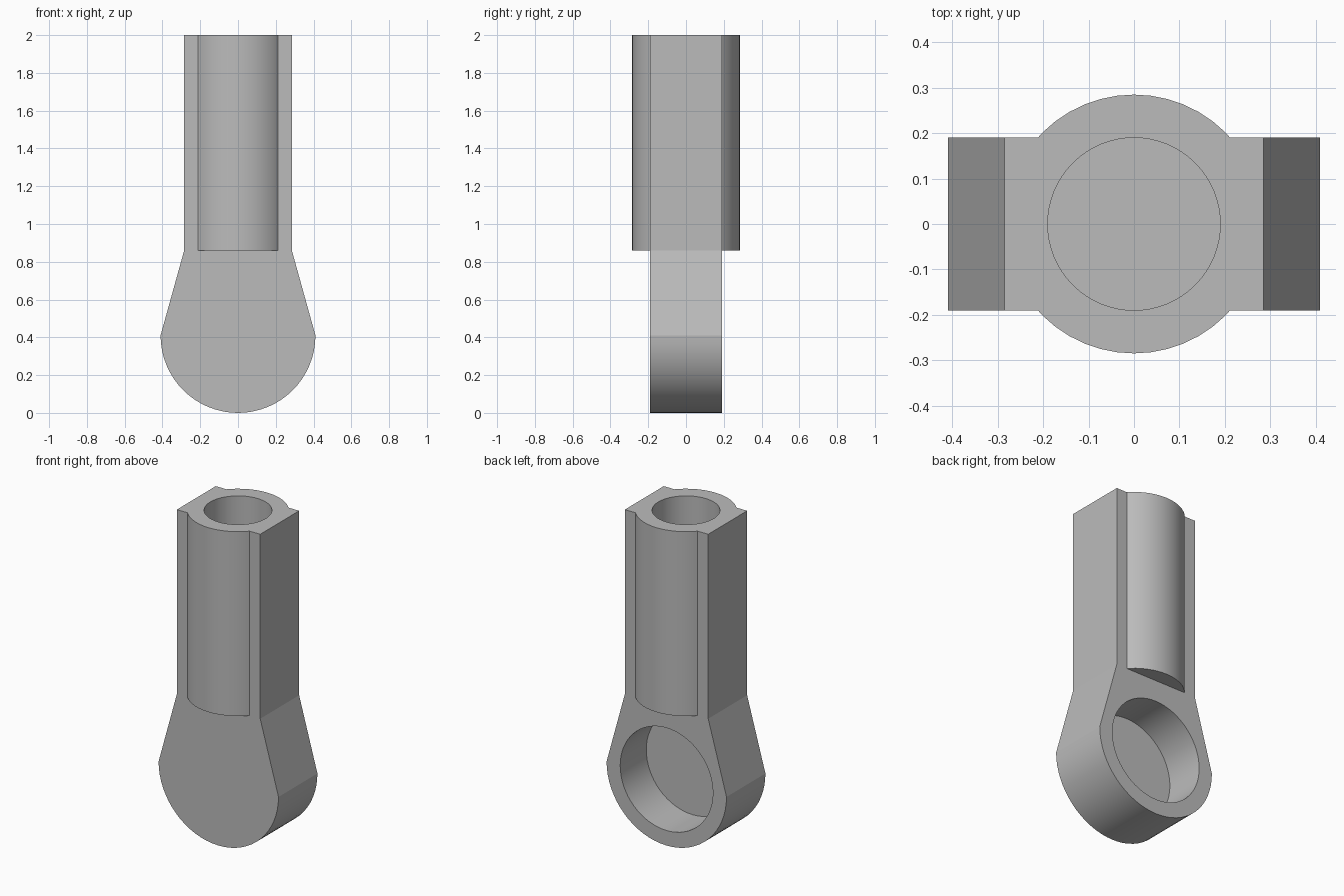
import bpy
import bmesh
from math import cos, sin, pi, radians
from mathutils import Matrix, Vector

cube = bpy.data.objects.get("Cube")
if cube:
    bpy.data.objects.remove(cube, do_unlink=True)

HALF_DEPTH = 0.19      # half thickness of the flat body
HALF_WIDTH = 0.285     # half width of the shank, also the barrel radius
EYE_R = 0.41           # round end radius and centre height
NECK_Z = 0.86          # where the shank meets the flared end
TOP_Z = 2.0

grey = bpy.data.materials.new("plain grey")
grey.use_nodes = True
COLOUR = (0.5, 0.5, 0.5, 1)
grey.diffuse_color = COLOUR
grey.node_tree.nodes["Principled BSDF"].inputs["Base Color"].default_value = COLOUR


def make_object(name, bm):
    bmesh.ops.recalc_face_normals(bm, faces=bm.faces)
    mesh = bpy.data.meshes.new(name)
    bm.to_mesh(mesh)
    bm.free()
    mesh.materials.append(grey)
    obj = bpy.data.objects.new(name, mesh)
    bpy.context.collection.objects.link(obj)
    return obj


def cylinder(name, radius, start, end, sides):
    """Capped cylinder between two points."""
    start, end = Vector(start), Vector(end)
    axis = end - start
    turn = Vector((0, 0, 1)).rotation_difference(axis).to_matrix().to_4x4()
    bm = bmesh.new()
    bmesh.ops.create_cone(bm, cap_ends=True, segments=sides, radius1=radius,
                          radius2=radius, depth=axis.length,
                          matrix=Matrix.Translation((start + end) / 2) @ turn)
    return make_object(name, bm)


def combine(target, other, operation):
    mod = target.modifiers.new(operation.title(), 'BOOLEAN')
    mod.operation = operation
    mod.solver = 'EXACT'
    mod.object = other
    bpy.context.view_layer.objects.active = target
    bpy.ops.object.modifier_apply(modifier=mod.name)
    bpy.data.objects.remove(other, do_unlink=True)


# Flat body: square shank flaring into a round end
steps = 32
outline = [(HALF_WIDTH, TOP_Z), (-HALF_WIDTH, TOP_Z), (-HALF_WIDTH, NECK_Z)]
outline += [(EYE_R * cos(pi + pi * i / steps), EYE_R + EYE_R * sin(pi + pi * i / steps))
            for i in range(steps + 1)]
outline.append((HALF_WIDTH, NECK_Z))
bm = bmesh.new()
face = bm.faces.new([bm.verts.new((x, -HALF_DEPTH, z)) for x, z in outline])
swept = bmesh.ops.extrude_face_region(bm, geom=[face])["geom"]
bmesh.ops.translate(bm, vec=(0, 2 * HALF_DEPTH, 0),
                    verts=[v for v in swept if isinstance(v, bmesh.types.BMVert)])
body = make_object("rod_end_body", bm)

# Barrel bulging from the front and back of the shank
barrel = cylinder("barrel", HALF_WIDTH, (0, 0, NECK_Z), (0, 0, TOP_Z), 48)
combine(body, barrel, 'UNION')

# Blind bore down the shank
shank_bore = cylinder("shank_bore", 0.19, (0, 0, NECK_Z), (0, 0, TOP_Z + 0.1), 64)
combine(body, shank_bore, 'DIFFERENCE')

# Blind round pocket in the back of the eye
pocket = cylinder("eye_pocket", 0.317, (0, HALF_DEPTH - 0.255, EYE_R),
                  (0, HALF_DEPTH + 0.1, EYE_R), 64)
combine(body, pocket, 'DIFFERENCE')

# Smooth curved walls, crisp rims
bpy.ops.object.select_all(action='DESELECT')
body.select_set(True)
bpy.context.view_layer.objects.active = body
bpy.ops.object.shade_smooth_by_angle(angle=radians(14))
